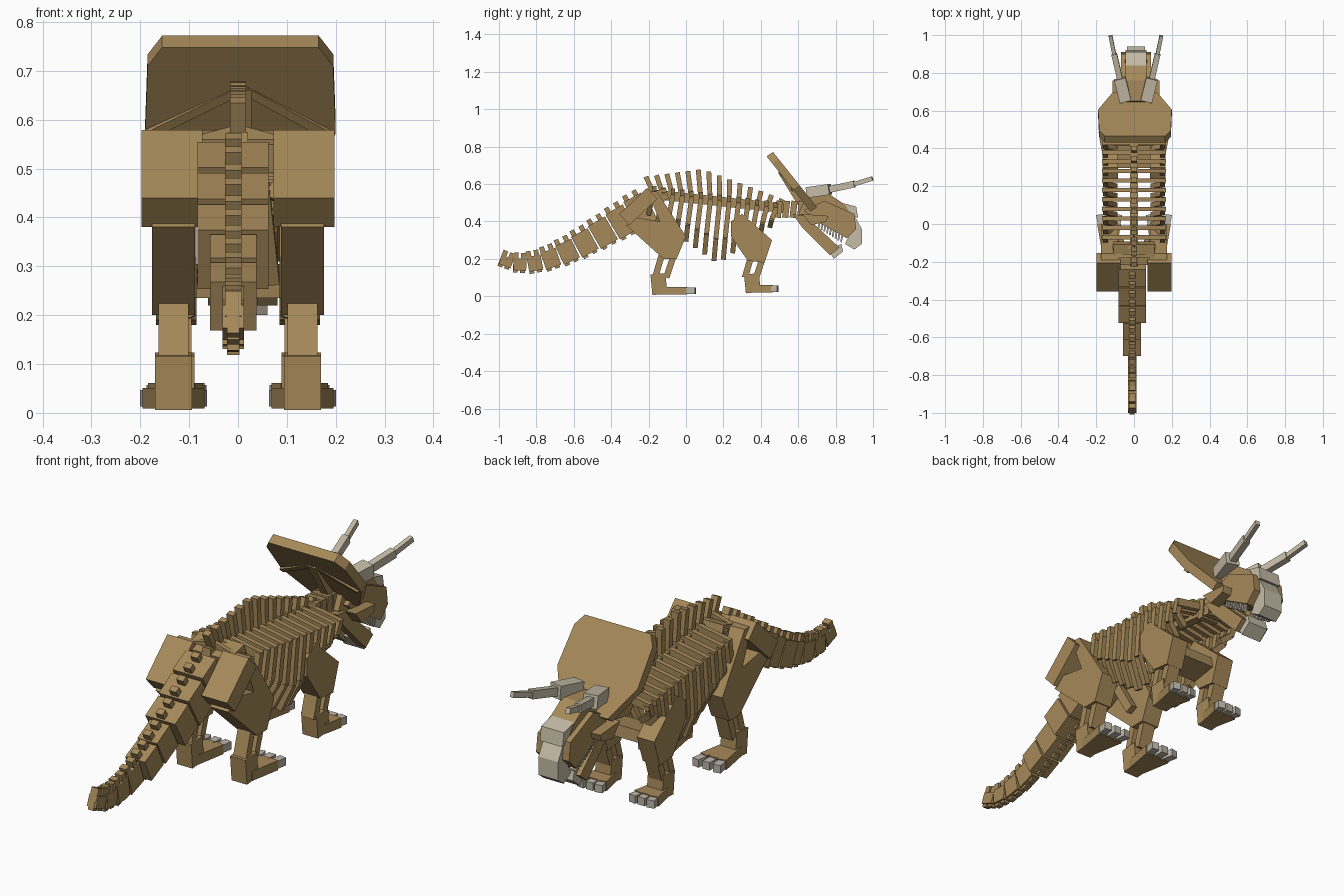
import bpy
import bmesh
from mathutils import Vector
from mathutils.geometry import interpolate_bezier

cube = bpy.data.objects.get("Cube")
if cube:
    bpy.data.objects.remove(cube, do_unlink=True)


def material(name, red, green, blue):
    made = bpy.data.materials.new(name)
    made.use_nodes = True
    color = (red, green, blue, 1)
    made.diffuse_color = color
    made.node_tree.nodes["Principled BSDF"].inputs["Base Color"].default_value = color
    return made


BROWN = material("brown bone", .38, .25, .1)
PALE = material("pale horn", .57, .51, .39)
CLAW = material("grey claw", .5, .46, .39)


def prism(name, outline, sweep, mat=BROWN):
    """Flat outline swept along one vector."""
    bm = bmesh.new()
    near = [bm.verts.new(point) for point in outline]
    far = [bm.verts.new(Vector(point) + Vector(sweep)) for point in outline]
    bm.faces.new(near)
    bm.faces.new(far)
    for i in range(len(near)):
        bm.faces.new((near[i - 1], near[i], far[i], far[i - 1]))
    bmesh.ops.recalc_face_normals(bm, faces=bm.faces)
    mesh = bpy.data.meshes.new(name)
    bm.to_mesh(mesh)
    bm.free()
    mesh.materials.append(mat)
    bpy.context.collection.objects.link(bpy.data.objects.new(name, mesh))


def plate(name, profile, middle, width, mat=BROWN):
    """Side profile in y and z, given a width around a middle x."""
    outline = [(middle - width / 2, y, z) for y, z in profile]
    prism(name, outline, (width, 0, 0), mat)


def bar(name, start, end, width, depth, mat=BROWN, across=(1, 0, 0)):
    """Box from start to end, its width measured along the across direction."""
    start, end = Vector(start), Vector(end)
    along = (end - start).normalized()
    side = Vector(across)
    side = (side - along * side.dot(along)).normalized() * width / 2
    up = along.cross(side).normalized() * depth / 2
    corners = [start + side + up, start - side + up, start - side - up, start + side - up]
    prism(name, corners, end - start, mat)


def foot(name, x, heel, length, z, spread):
    """Heel block, three spreading toes and their claws."""
    bar(f"{name}_heel", (x, heel + .04, z - .02), (x, heel + .03, .12), .075, .08)
    for side in (-1, 0, 1):
        root = Vector((x + side * .018, heel + .04, z))
        tip = Vector((x + side * spread, heel + length, z))
        cut = root.lerp(tip, .75)
        bar(f"{name}_toe", root, cut, .04, .042)
        bar(f"{name}_claw", cut, tip, .034, .034, CLAW)


SIDES = (("left", 1), ("right", -1))

# Backbone, spines and ribs
bar("backbone", (0, -.22, .55), (0, .53, .47), .04, .05)
for i in range(14):
    y = -.17 + i * .05
    axis = .55 - y * .13
    top = .68 - max(.15 * (.1 - y), .42 * (y - .1))
    end = .18 + .7 * abs(y - .2)
    half = .11 if i < 2 else .165
    knee_z = end + (axis - end) * .35
    bar("back_spine", (0, y, axis - .03), (0, y + (y - .2) * .12, top), .032, .026)
    for side, s in SIDES:
        shoulder = (s * (half - .012), y, axis - .02)
        knee = (s * (half - .015), y - .02, knee_z)
        bar(f"{side}_rib_top", (0, y, axis), (s * half, y, axis - .03), .022, .035, across=(0, 1, 0))
        bar(f"{side}_rib_upper", shoulder, knee, .026, .026)
        bar(f"{side}_rib_lower", knee, (s * half * .6, y - .03, end), .026, .026)

# Pelvis, chest and neck
bar("sacrum", (0, -.21, .52), (0, -.1, .55), .215, .06)
bar("breast_bone", (0, .3, .26), (0, .42, .28), .17, .05)
for i in range(4):
    y = .49 + i * .04
    bar("neck_bone", (0, y, .42), (0, y + .01, .51), .085, .033)

# Tail, tapering along a curve
curve = [Vector((-.01, y, z)) for y, z in ((-.2, .48), (-.5, .32), (-.8, .08), (-1, .2))]
joints = interpolate_bezier(*curve, 10)
for i, (start, end) in enumerate(zip(joints, joints[1:])):
    along = (end - start).normalized()
    up = Vector((0, along.z, -along.y))
    height = .17 - i * .015
    middle = (start.y + end.y) / 2
    width = .145 if middle > -.5 else .095 if middle > -.68 else .044
    bar("tail_bone", start, end - along * .008, width, height)
    for t in (.25, .75):
        root = start.lerp(end, t)
        bar("tail_spine", root, root + up * (height / 2 + .03), .034, .026)
        bar("tail_underspine", root, root - up * (height / 2 + .012), .026, .026)

# Legs
for side, s in SIDES:
    hip_x, hind_x, arm_x = s * .135, s * .132, s * .126
    bar(f"{side}_hip", (hip_x, -.33, .41), (hip_x, -.18, .55), .125, .08)
    front = [(-.2, .56), (-.155, .56), (0, .32), (-.06, .3), (-.14, .4), (-.18, .5)]
    plate(f"{side}_thigh_front", front, hind_x, .088)
    thigh = [(-.32, .38), (-.26, .42), (-.14, .4), (0, .32), (-.05, .2), (-.12, .2)]
    plate(f"{side}_thigh", thigh, hind_x, .088)
    bar(f"{side}_hip_strut", (s * .05, -.2, .46), (s * .07, -.1, .27), .03, .04)
    upper_arm = [(.24, .4), (.3, .44), (.46, .3), (.42, .18), (.33, .19), (.24, .32)]
    plate(f"{side}_upper_arm", upper_arm, arm_x, .083)
    for part, x, y in (("shin", hind_x, -.13), ("forearm", arm_x, .35)):
        bar(f"{side}_{part}_back", (x, y, .22), (x, y - .035, .1), .062, .033)
        bar(f"{side}_{part}_front", (x, y + .065, .22), (x, y + .025, .1), .062, .033)
    foot(f"{side}_hind", hind_x, -.18, .23, .03, .052)
    foot(f"{side}_front", arm_x, .32, .17, .04, .045)

# Neck frill with its rear braces
HEAD = .01
edge = [(.16, 0), (.19, .13), (.195, .6), (.115, 1)]
edge += [(-x, drop) for x, drop in reversed(edge)]
frill = [(x + HEAD / 2, .465 + drop * .235, .772 - drop * .295) for x, drop in edge]
prism("frill", frill, (0, -.034, -.024))
crest = (HEAD, .51, .67)
bar("frill_ridge", crest, (HEAD, .62, .49), .035, .04)
for side, s in SIDES:
    bar(f"{side}_frill_brace", crest, (s * .185, .575, .575), .02, .03, across=(0, .6, -.8))

# Skull and beak
roof = [(.6, .44), (.65, .55), (.76, .55), (.85, .49), (.89, .42), (.74, .4)]
plate("skull_roof", roof, HEAD, .115)
jaw = [(.63, .46), (.74, .51), (.9, .44), (.91, .36), (.86, .31), (.7, .4)]
plate("upper_jaw", jaw, HEAD, .16)
plate("nose_plate", [(.79, .51), (.91, .48), (.92, .42), (.84, .44)], HEAD, .11, PALE)
beak = [(.9, .43), (.94, .36), (.94, .28), (.9, .25), (.85, .28), (.88, .34)]
plate("upper_beak", beak, HEAD, .095, PALE)
plate("lower_beak", [(.76, .25), (.83, .28), (.84, .24), (.79, .2)], HEAD, .1, PALE)

# Lower jaws, cheeks, teeth and brow horns
for side, s in SIDES:
    lower_jaw = [(.57, .44), (.64, .43), (.82, .26), (.77, .22), (.62, .37)]
    plate(f"{side}_lower_jaw", lower_jaw, HEAD + s * .05, .042)
    cheek = [(.62, .44), (.76, .43), (.75, .4), (.67, .38)]
    plate(f"{side}_cheek_horn", cheek, HEAD + s * .1, .05)
    tooth_x = HEAD + s * .065
    for i in range(9):
        y, z = .715 + i * .015, .4 - i * .0095
        bar(f"{side}_tooth", (tooth_x, y, z), (tooth_x, y - .006, z - .035), .01, .009, PALE)
    socket = (HEAD + s * .055, .65, .555)
    root = (HEAD + s * .085, .77, .572)
    bend = (HEAD + s * .115, .9, .6)
    tip = (HEAD + s * .135, .997, .63)
    bar(f"{side}_horn_base", socket, root, .062, .058, PALE)
    bar(f"{side}_horn", root, bend, .03, .036, PALE)
    bar(f"{side}_horn_tip", bend, tip, .02, .024, PALE)
